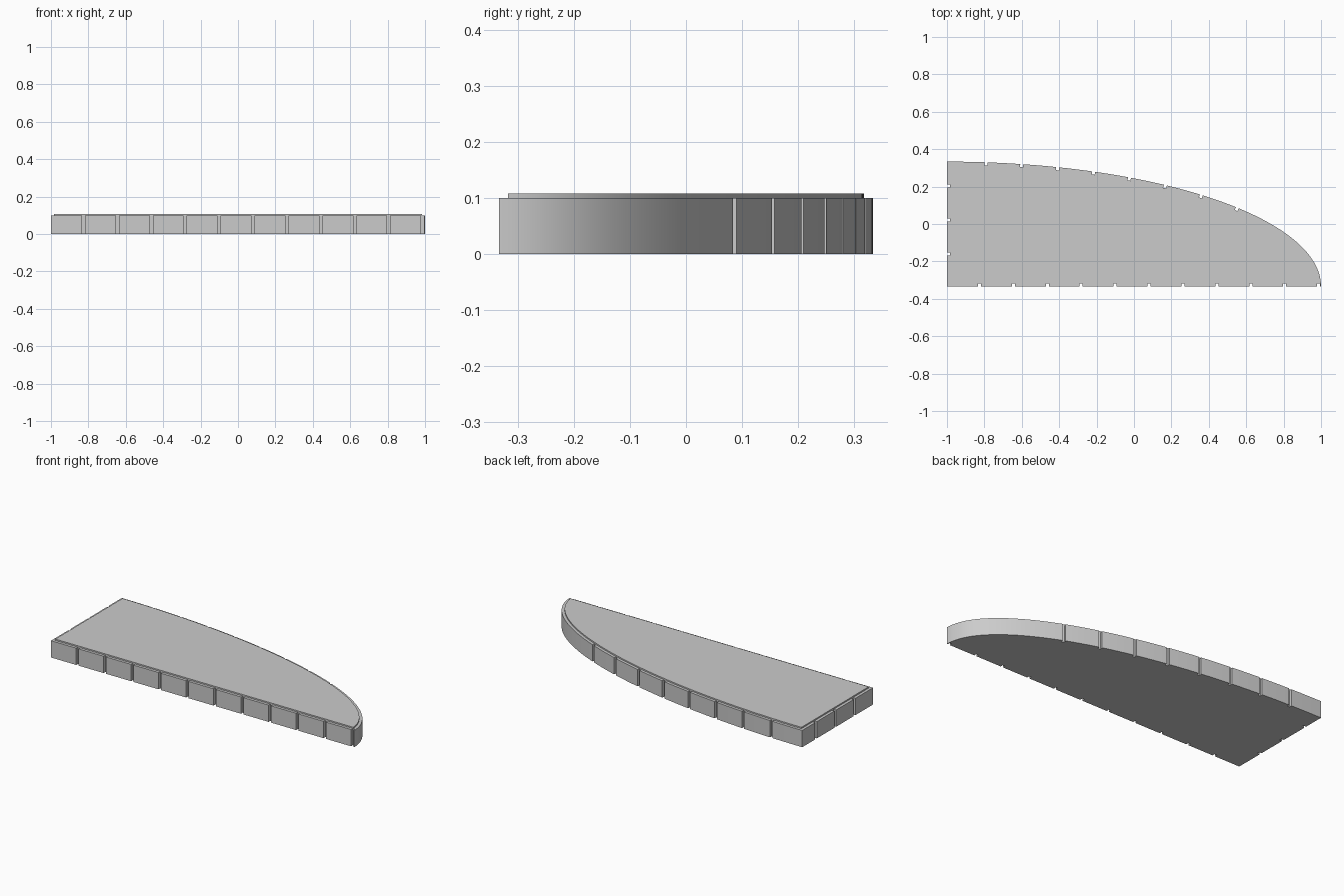
import bpy, bmesh, math
from mathutils import Matrix, Vector

cube = bpy.data.objects.get("Cube")
if cube:
    bpy.data.objects.remove(cube, do_unlink=True)

A, B = 2.0, 0.667              # radii of the quarter ellipse
CORNER = Vector((-1, -B / 2))  # its centre, the square corner of the slab
RIM_H, TOP_H = 0.1, 0.108
INSET, GAP, PITCH = 0.0165, 0.016, 0.1813
SEGMENTS = 96

grey = bpy.data.materials.new("light grey")
grey.use_nodes = True
grey.diffuse_color = (0.6, 0.6, 0.6, 1)
grey.node_tree.nodes["Principled BSDF"].inputs["Base Color"].default_value = (0.6, 0.6, 0.6, 1)


def make_object(name, bm):
    bmesh.ops.recalc_face_normals(bm, faces=bm.faces)
    mesh = bpy.data.meshes.new(name)
    bm.to_mesh(mesh)
    bm.free()
    mesh.materials.append(grey)
    obj = bpy.data.objects.new(name, mesh)
    bpy.context.collection.objects.link(obj)
    return obj


def activate(obj):
    bpy.ops.object.select_all(action='DESELECT')
    obj.select_set(True)
    bpy.context.view_layer.objects.active = obj


def arc_point(t):
    return CORNER + Vector((A * math.cos(t), B * math.sin(t)))


def arc_normal(t):
    return Vector((math.cos(t) / A, math.sin(t) / B)).normalized()


def extruded(name, outline, z0, z1):
    bm = bmesh.new()
    face = bm.faces.new([bm.verts.new((p.x, p.y, z0)) for p in outline])
    top = bmesh.ops.extrude_face_region(bm, geom=[face])["geom"]
    verts = [v for v in top if isinstance(v, bmesh.types.BMVert)]
    bmesh.ops.translate(bm, verts=verts, vec=(0, 0, z1 - z0))
    return make_object(name, bm)


# Quarter-ellipse outline, full size for the body and inset for the top
angles = [i * math.pi / 2 / SEGMENTS for i in range(SEGMENTS + 1)]
outer = [CORNER] + [arc_point(t) for t in angles]
low = CORNER + Vector((INSET, INSET))
inner = [low, Vector((1 - INSET - 0.0006, low.y))]
for t in angles:
    p = arc_point(t) - arc_normal(t) * INSET
    if p.x > low.x + 0.002 and p.y > low.y + 0.002:
        inner.append(p)
inner.append(Vector((low.x, B / 2 - INSET)))

body = extruded("rim_body", outer, 0, RIM_H)
top = extruded("raised_top", inner, RIM_H - 0.01, TOP_H)

# Slots around the rim: position on the edge and outward direction
slots = []
first = 0.166 + GAP / 2
for k in range(11):
    slots.append((CORNER + Vector((first + k * PITCH, 0)), Vector((0, -1))))
for k in range(3):
    slots.append((CORNER + Vector((0, first + k * PITCH)), Vector((-1, 0))))
for k in range(8):
    t = math.acos((0.208 + k * 0.192) / A)
    slots.append((arc_point(t), arc_normal(t)))

bm = bmesh.new()
REACH = 0.02   # how far each cutter sticks out past the edge
for point, out in slots:
    centre = point + out * (REACH - INSET) / 2
    matrix = (Matrix.Translation((centre.x, centre.y, RIM_H / 2))
              @ Matrix.Rotation(math.atan2(out.y, out.x), 4, 'Z')
              @ Matrix.Diagonal((REACH + INSET, GAP, RIM_H * 2, 1)))
    bmesh.ops.create_cube(bm, size=1, matrix=matrix)
cutter = make_object("slot_cutter", bm)
cutter.hide_render = True

cut = body.modifiers.new("slots", 'BOOLEAN')
cut.operation = 'DIFFERENCE'
cut.solver = 'EXACT'
cut.object = cutter
activate(body)
bpy.ops.object.modifier_apply(modifier=cut.name)
bpy.data.objects.remove(cutter, do_unlink=True)

# Smooth curve with sharp corners
for obj in (body, top):
    activate(obj)
    bpy.ops.object.shade_smooth_by_angle(angle=math.radians(30))
